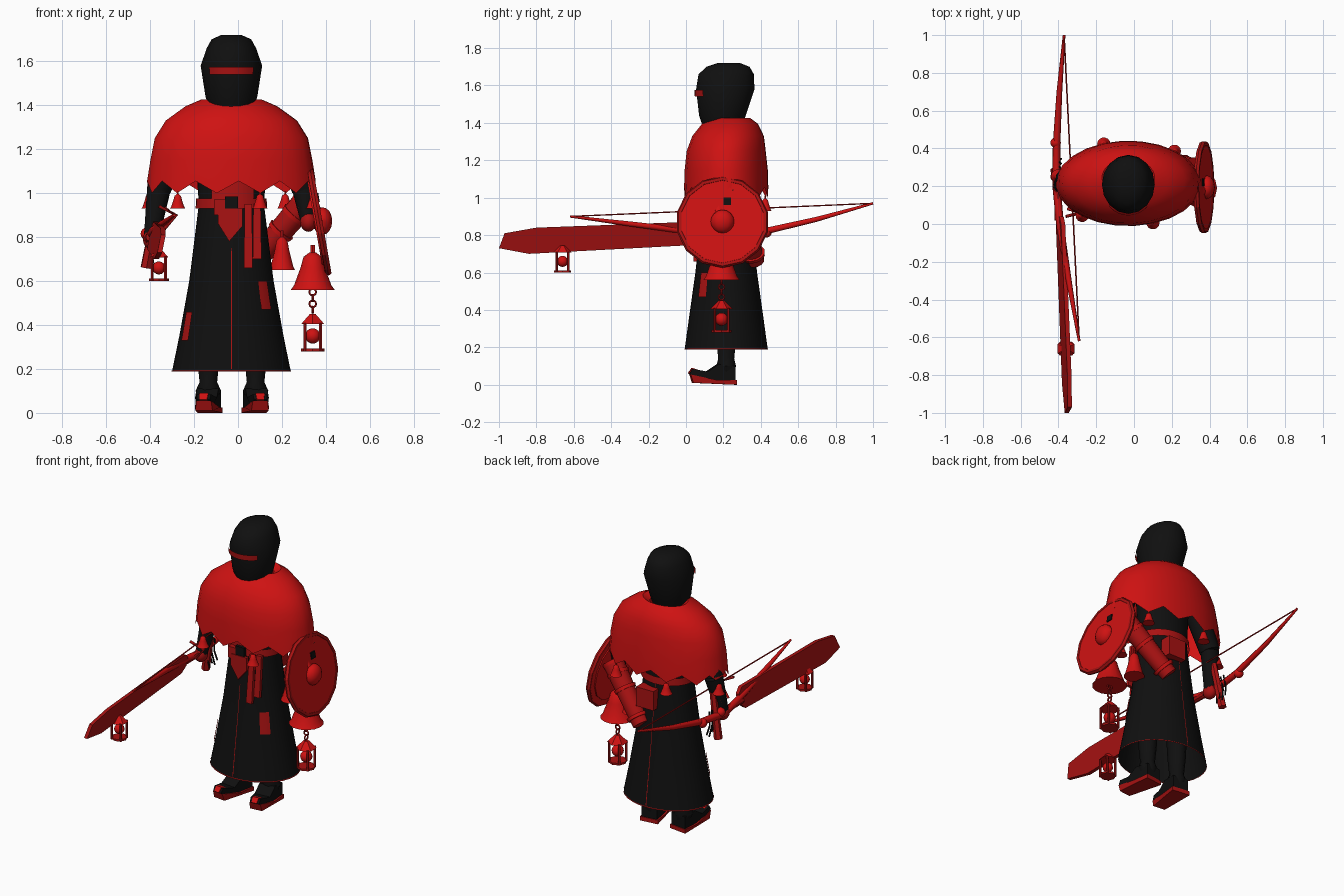
import bpy, bmesh, math
from mathutils import Vector, Matrix

if "Cube" in bpy.data.objects:
    bpy.data.objects.remove(bpy.data.objects["Cube"])


def material(name, rgb):
    m = bpy.data.materials.new(name)
    m.use_nodes = True
    m.diffuse_color = (*rgb, 1)
    node = next(n for n in m.node_tree.nodes if n.type == 'BSDF_PRINCIPLED')
    node.inputs["Base Color"].default_value = (*rgb, 1)
    return m


RED = material("red", (0.62, 0.006, 0.006))
DARK = material("dark_red", (0.4, 0.006, 0.006))
BLACK = material("black", (0.005, 0.005, 0.005))
CX, CY = -0.03, 0.215


def finish(name, bm, mat):
    bmesh.ops.recalc_face_normals(bm, faces=bm.faces)
    me = bpy.data.meshes.new(name)
    bm.to_mesh(me)
    bm.free()
    me.materials.append(mat)
    ob = bpy.data.objects.new(name, me)
    bpy.context.collection.objects.link(ob)
    bpy.ops.object.select_all(action='DESELECT')
    ob.select_set(True)
    bpy.context.view_layer.objects.active = ob
    bpy.ops.object.shade_smooth_by_angle(angle=math.radians(40))
    return ob


def loft(name, rings, mat, n=24, c=(CX, CY), arc=(0, 360), caps=(False, False), hem=0, start=0):
    """Stack of elliptical rings (z, rx, ry, y shift); hem zigzags the first ring."""
    bm = bmesh.new()
    full = arc[1] - arc[0] == 360
    rows = []
    for i, (z, rx, ry, dy) in enumerate(rings):
        row = []
        for k in range(n if full else n + 1):
            a = math.radians(start + arc[0] + (arc[1] - arc[0]) * k / n)
            lift = hem if i == 0 and k % 2 else 0
            row.append(bm.verts.new((c[0] + rx * math.cos(a), c[1] + dy + ry * math.sin(a), z + lift)))
        rows.append(row)
    for lo, hi in zip(rows, rows[1:]):
        for k in range(n):
            j = (k + 1) % len(lo)
            bm.faces.new((lo[k], lo[j], hi[j], hi[k]))
    for use, row in zip(caps, (rows[0], rows[-1])):
        if use:
            bm.faces.new(row)
    return finish(name, bm, mat)


def rod(name, p, q, r1, r2, mat, n=8):
    p, q = Vector(p), Vector(q)
    d = q - p
    bm = bmesh.new()
    bmesh.ops.create_cone(bm, cap_ends=True, segments=n, radius1=r1, radius2=r2, depth=d.length,
                          matrix=Matrix.Translation((p + q) / 2) @ d.to_track_quat('Z', 'Y').to_matrix().to_4x4())
    return finish(name, bm, mat)


def ball(name, c, r, mat, scale=(1, 1, 1)):
    bm = bmesh.new()
    bmesh.ops.create_uvsphere(bm, u_segments=12, v_segments=8, radius=r,
                              matrix=Matrix.Translation(c) @ Matrix.Diagonal((*scale, 1)))
    return finish(name, bm, mat)


def prism(name, outline, place, thick, mat):
    """Flat outline (u, v) given thickness w; place maps (u, v, w) to space."""
    bm = bmesh.new()
    a, b = ([bm.verts.new(place(u, v, w)) for u, v in outline] for w in (-thick / 2, thick / 2))
    bm.faces.new(a)
    bm.faces.new(b)
    for i in range(len(a)):
        j = (i + 1) % len(a)
        bm.faces.new((a[i], a[j], b[j], b[i]))
    return finish(name, bm, mat)


def tube(name, pts, r, mat, taper=None):
    cu = bpy.data.curves.new(name, 'CURVE')
    cu.dimensions = '3D'
    cu.bevel_depth, cu.bevel_resolution, cu.use_fill_caps = r, 1, True
    s = cu.splines.new('POLY')
    s.points.add(len(pts) - 1)
    for i, p in enumerate(pts):
        s.points[i].co = (*p, 1)
        s.points[i].radius = taper[i] if taper else 1
    cu.materials.append(mat)
    ob = bpy.data.objects.new(name, cu)
    bpy.context.collection.objects.link(ob)


def bell(name, x, y, z, r, h, tilt=0):
    rings = [(z, r, r, 0), (z + .12 * h, .85 * r, .85 * r, 0), (z + .6 * h, .55 * r, .55 * r, 0),
             (z + .88 * h, .42 * r, .42 * r, 0), (z + h, .15 * r, .15 * r, 0)]
    loft(name, rings, RED, 14, (x, y), caps=(True, True))
    rod(name + "_loop", (x, y, z + h), (x, y, z + 1.2 * h), .12 * r, .12 * r, RED, 6)


def lantern(name, x, y, z, s=1):
    """Hanging lantern with its base at z."""
    rod(name + "_base", (x, y, z), (x, y, z + .012), .053 * s, .053 * s, DARK)
    rod(name + "_roof", (x, y, z + .125 * s), (x, y, z + .17 * s), .06 * s, .015 * s, RED, 6)
    ball(name + "_light", (x, y, z + .07 * s), .035 * s, RED)
    for i in range(4):
        a = math.pi * (i / 2 + .25)
        px, py = x + .05 * s * math.cos(a), y + .05 * s * math.sin(a)
        rod(name + "_post", (px, py, z), (px, py, z + .13 * s), .007, .007, DARK, 6)


# Robe, with hem line, seams and patches that follow its surface
ROBE = [(.19, .27, .222, 0), (.35, .237, .2, 0), (.6, .192, .165, 0), (.95, .148, .125, 0), (1.25, .17, .12, 0)]


def robe_ring(z, off):
    for a, b in zip(ROBE, ROBE[1:]):
        if z <= b[0]:
            t = (z - a[0]) / (b[0] - a[0])
            return (z, a[1] + t * (b[1] - a[1]) + off, a[2] + t * (b[2] - a[2]) + off, 0)


def on_robe(name, z0, z1, arc, mat, off=.006, n=4):
    loft(name, [robe_ring(z0 + (z1 - z0) * i / 6, off) for i in range(7)], mat, n, arc=arc)


loft("robe", ROBE, BLACK, 32, caps=(False, True))
on_robe("robe_hem", .188, .194, (0, 360), DARK, .002, 32)
on_robe("front_seam", .2, .75, (269.5, 270.5), DARK, .004)
on_robe("back_seam", .2, .93, (89.5, 90.5), DARK, .004)
on_robe("right_patch", .33, .46, (203, 217), DARK)
on_robe("left_patch", .47, .6, (308, 325), DARK)

# Belt, buckle, hanging straps and pouches
loft("belt", [(.93, .163, .14, 0), (.975, .16, .137, 0)], DARK, 32)
loft("sash", [(.97, .158, .135, 0), (1.06, .16, .13, 0)], DARK, 12, arc=(235, 310))


def front_at(y):
    return lambda u, v, w: (u, y + w, v)


prism("buckle", [(-.06, .93), (0, .93), (0, .985), (-.06, .985)], front_at(.07), .02, BLACK)
prism("front_tab", [(-.09, .93), (-.09, .86), (-.04, .78), (.02, .85), (.02, .93)], front_at(.066), .02, DARK)
prism("right_pouch", [(-.11, .9), (-.06, .9), (-.06, .97), (-.11, .97)], front_at(.085), .05, DARK)
for x, bottom in ((.045, .66), (.085, .7)):
    prism("belt_strap", [(x - .018, bottom), (x + .022, bottom), (x + .018, .95), (x - .015, .95)],
          lambda u, v, w: (u, .07 + .4 * (x - .03) - .1 * (.93 - v) + w, v), .02, DARK)
prism("back_pouch", [(-.05, .78), (.07, .78), (.07, .9), (-.05, .9)], front_at(.36), .07, DARK)

# Shoulder cape with a pointed hem and small bells
cape = loft("cape", [(1.0, .385, .226, 0), (1.15, .37, .223, 0), (1.25, .35, .212, 0), (1.33, .3, .192, .01),
                     (1.395, .21, .15, .02), (1.425, .14, .1, .03), (1.4, .1, .08, .02)], RED, 24, hem=.055, start=20)
for a in range(50, 410, 60):
    t = math.radians(a)
    bell("hem_bell", CX + .38 * math.cos(t), CY + .222 * math.sin(t), .93, .035, .065)

# Hooded helmet, visor slit and neck
HEAD = [(1.38, .1, .105, -.02), (1.44, .118, .125, -.02), (1.58, .14, .156, -.005),
        (1.66, .112, .148, 0), (1.7, .09, .115, .01), (1.72, .045, .06, .015)]
loft("helmet", HEAD, BLACK, 16, caps=(True, True))
loft("visor_slit", [(1.54, .139, .155, -.013), (1.575, .144, .16, -.01)], DARK, 8, arc=(225, 315))
loft("neck", [(1.2, .09, .08, 0), (1.42, .085, .08, 0)], BLACK, 12)

# Legs and boots
for side, x in (("right", -.135), ("left", .08)):
    turn = Matrix.Rotation(-.12 if x < 0 else .12, 3, 'Z')

    def boot(u, v, w):
        p = turn @ Vector((w * (1 - .5 * max(0, .1 - u) / .1), u - .2, v))
        return (x + p.x, .2 + p.y, v)
    loft(side + "_leg", [(.06, .042, .045, 0), (.1, .058, .055, 0), (.14, .04, .045, 0),
                         (.24, .05, .055, 0), (.6, .07, .07, 0)], BLACK, 10, (x, .215))
    prism(side + "_boot", [(.26, .02), (.26, .1), (.17, .11), (.11, .07), (.03, .085), (.015, .06), (.05, .025)],
          boot, .1, BLACK)
    prism(side + "_sole", [(.265, 0), (.265, .025), (.16, .025), (.02, .055), (.035, .01)], boot, .115, DARK)
    prism(side + "_toe_cap", [(.09, .07), (.03, .09), (.01, .062), (.03, .05)], boot, .06, RED)

# Arms, cuffs and hands
for side, s, hand in (("right", -1, Vector((-.395, .2, .79))), ("left", 1, Vector((.32, .2, .87)))):
    shoulder = Vector((CX + .25 * s, .22, 1.25))
    elbow = Vector((CX + .33 * s, .24, 1.02))
    rod(side + "_upper_arm", shoulder, elbow, .07, .058, BLACK, 10)
    rod(side + "_forearm", elbow, hand, .055, .035, BLACK, 10)
    rod(side + "_cuff", elbow.lerp(hand, .55), elbow.lerp(hand, .9), .042, .035, DARK, 8)
    ball(side + "_hand", hand, .042, DARK, (.9, 1.1, 1.1))
for i in range(4):
    y = .25 + .025 * i
    tube("wrist_tassel", [(-.39, y, .84), (-.4, y + .01, .76), (-.385, y + .02, .68 + .02 * (i % 2))], .005, BLACK)
rod("sheath", (-.37, .26, .93), (-.42, .28, .66), .02, .025, DARK, 6)

# Broad sword, leaning outward at the lower edge
prism("sword_blade", [(-1, .73), (-.84, .7), (0, .745), (.04, .78), (.04, .84), (0, .87), (-.8, .84), (-.97, .81)],
      lambda u, v, w: (-.395 - .05 * u + .22 * (v - .78) + w, u, v), .022, DARK)
rod("sword_grip", (-.4, .02, .8), (-.405, .27, .8), .02, .02, DARK)
tube("sword_guard", [(-.36, .04, .94), (-.28, .06, .9), (-.35, .08, .82)], .008, DARK)
lantern("sword_lantern", -.36, -.66, .6, .85)

# Bow and string
tips = [(-.37, 1, .97), (-.29, -.62, .9)]
tube("bow", [tips[0], (-.395, .7, .885), (-.41, .42, .82), (-.41, .2, .79), (-.39, -.02, .825),
             (-.345, -.3, .86), tips[1]], .02, RED, [.35, .75, 1, 1.1, 1, .75, .35])
tube("bow_string", tips, .004, DARK)
for y in (.25, .43):
    ball("bow_knob", (-.415, y, .815), .028, RED)

# Round shield, tilted slightly upward
LEAN = Matrix.Translation((.37, .195, .87)) @ Matrix.Rotation(math.radians(80), 4, 'Y')
for name, r0, r1, lo, hi in (("shield", .235, .225, -.015, .012), ("shield_back", .2, .2, -.022, -.014)):
    rod(name, LEAN @ Vector((0, 0, lo)), LEAN @ Vector((0, 0, hi)), r0, r1, RED, 14)
bpy.ops.mesh.primitive_torus_add(major_segments=14, minor_segments=6, major_radius=.233, minor_radius=.016)
rim = bpy.context.object
rim.name = "shield_rim"
rim.data.materials.append(DARK)
rim.matrix_world = LEAN
ball("shield_boss", LEAN @ Vector((0, 0, .015)), .063, RED, (.7, 1, 1))
prism("shield_notch", [(.2, .96), (.24, .96), (.24, 1.0), (.2, 1.0)],
      lambda u, v, w: (.384 - .176 * (v - .87) + w, u, v), .008, BLACK)

# Large bells, chain and hanging lantern
bell("large_bell", .34, .19, .56, .1, .17)
bell("hip_bell", .2, .24, .65, .06, .15)
for i in range(4):
    bpy.ops.mesh.primitive_torus_add(major_segments=10, minor_segments=5, major_radius=.015, minor_radius=.005,
                                     location=(.34, .19, .55 - .027 * i),
                                     rotation=(math.pi / 2, 0, math.pi / 2 * (i % 2)))
    bpy.context.object.name = "chain_link"
    bpy.context.object.data.materials.append(DARK)
lantern("hanging_lantern", .34, .19, .28)

# Quiver across the lower back
base, mouth = Vector((.05, .37, .66)), Vector((.3, .29, .95))
rod("quiver", base, mouth, .05, .062, DARK, 12)
for t in (.1, .55, .8, .97):
    rod("quiver_band", base.lerp(mouth, t), base.lerp(mouth, t + .05), .062, .066, RED, 12)
